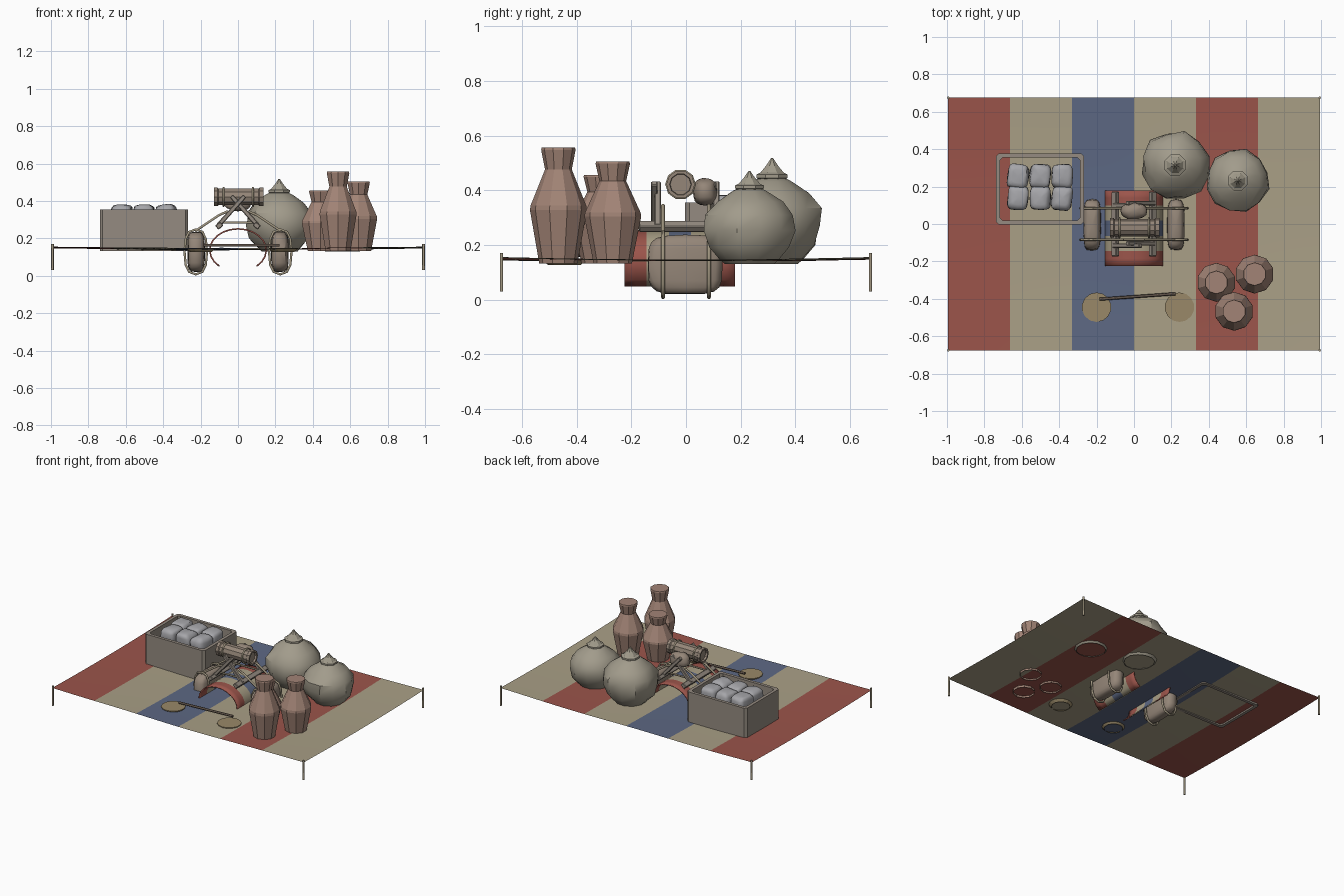
import bpy, bmesh, math, random
from math import sin, cos, pi, tau
from mathutils import Vector, noise

random.seed(4)
if "Cube" in bpy.data.objects:
    bpy.data.objects.remove(bpy.data.objects["Cube"], do_unlink=True)


def material(name, *rgb):
    m = bpy.data.materials.new(name)
    m.use_nodes = True
    m.diffuse_color = (*rgb, 1)
    m.node_tree.nodes["Principled BSDF"].inputs["Base Color"].default_value = (*rgb, 1)
    return m


RED = material("red_cloth", 0.33, 0.09, 0.07)
BEIGE = material("beige_cloth", 0.40, 0.35, 0.24)
BLUE = material("blue_cloth", 0.11, 0.14, 0.23)
CLAY = material("clay", 0.36, 0.23, 0.18)
STONE = material("pale_pottery", 0.36, 0.33, 0.26)
WOOD = material("wood", 0.30, 0.26, 0.22)
HIDE = material("hide", 0.30, 0.24, 0.19)
ROPE = material("rope", 0.36, 0.31, 0.22)
SACK = material("sack", 0.38, 0.38, 0.40)
PAN = material("scale_pan", 0.32, 0.25, 0.14)
DARK = material("dark_wood", 0.12, 0.09, 0.07)


def finish(name, bm, mats, loc=(0, 0, 0), smooth=None):
    bmesh.ops.recalc_face_normals(bm, faces=bm.faces[:])
    mesh = bpy.data.meshes.new(name)
    bm.to_mesh(mesh)
    bm.free()
    ob = bpy.data.objects.new(name, mesh)
    bpy.context.collection.objects.link(ob)
    ob.location = loc
    for m in mats:
        mesh.materials.append(m)
    if smooth:
        select(ob)
        bpy.ops.object.shade_smooth_by_angle(angle=math.radians(smooth))
    return ob


def select(ob):
    bpy.ops.object.select_all(action='DESELECT')
    ob.select_set(True)
    bpy.context.view_layer.objects.active = ob


def sheet(name, nu, nv, place, stripe, mats):
    """Grid surface whose columns take stripe colours."""
    bm = bmesh.new()
    g = [[bm.verts.new(place(u / nu, v / nv)) for v in range(nv + 1)] for u in range(nu + 1)]
    for u in range(nu):
        for v in range(nv):
            f = bm.faces.new((g[u][v], g[u + 1][v], g[u + 1][v + 1], g[u][v + 1]))
            f.material_index = stripe(u)
    return finish(name, bm, mats, smooth=40)


def lathe(name, profile, sides, loc, mat, lumps=0, smooth=None, axis='Z'):
    """Turned shape from (radius, height) points, open at the bottom."""
    bm = bmesh.new()
    rings = []
    for r, z in profile:
        ring = []
        for i in range(sides):
            a = tau * (i + 0.5) / sides
            p = Vector((r * cos(a), r * sin(a), z))
            k = 1 + lumps * noise.noise(p * 9 + Vector(loc) * 5)
            ring.append(bm.verts.new((p.x * k, p.y * k, z)))
        rings.append(ring)
    for a, b in zip(rings, rings[1:]):
        for i in range(sides):
            j = (i + 1) % sides
            bm.faces.new((a[i], a[j], b[j], b[i]))
    bm.faces.new(rings[-1])
    if axis == 'X':
        bm.faces.new(rings[0])
    ob = finish(name, bm, [mat], loc, smooth)
    if axis == 'X':
        ob.rotation_euler = (0, pi / 2, 0)
    return ob


def lump(name, loc, size, power, mat, wobble=0):
    """Rounded block: a sphere pushed towards a box."""
    bm = bmesh.new()
    bmesh.ops.create_uvsphere(bm, u_segments=16, v_segments=10, radius=1)
    for v in bm.verts:
        k = 1 + wobble * noise.noise(v.co * 1.5 + Vector(loc) * 20)
        v.co = [k * s / 2 * math.copysign(abs(c) ** power, c) for c, s in zip(v.co, size)]
    return finish(name, bm, [mat], loc, smooth=50)


def rod(name, points, radius, mat, cyclic=False):
    curve = bpy.data.curves.new(name, 'CURVE')
    curve.dimensions = '3D'
    curve.bevel_depth = radius
    curve.bevel_resolution = 1
    curve.use_fill_caps = True
    s = curve.splines.new('POLY')
    s.points.add(len(points) - 1)
    for p, co in zip(s.points, points):
        p.co = (*co, 1)
    s.use_cyclic_u = cyclic
    ob = bpy.data.objects.new(name, curve)
    bpy.context.collection.objects.link(ob)
    curve.materials.append(mat)
    select(ob)
    bpy.ops.object.convert(target='MESH')
    return ob


def block(name, loc, size, mat, tilt=0, bevel=0.004):
    bm = bmesh.new()
    bmesh.ops.create_cube(bm, size=1)
    bmesh.ops.scale(bm, vec=size, verts=bm.verts[:])
    bmesh.ops.bevel(bm, geom=bm.edges[:], offset=bevel, segments=1, affect='EDGES')
    ob = finish(name, bm, [mat], loc)
    ob.rotation_euler.y = tilt
    return ob


# Striped ground cloth with a slight sag, held by corner pegs
def cloth_point(u, v):
    x, w = 2 * u - 1, 2 * v - 1
    z = 0.138 + 0.009 * (x * x + w * w) + 0.003 * sin(5 * x + 2 * w) * (1 - x * x)
    return x * 0.995, w * 0.677, z


STRIPES = [0, 1, 2, 1, 0, 1]
sheet("ground_cloth", 24, 16, cloth_point, lambda u: STRIPES[u // 4], [RED, BEIGE, BLUE])
for sx in (-1, 1):
    for sy in (-1, 1):
        x, y = sx * 0.992, sy * 0.675
        rod("corner_peg", [(x, y, 0.03), (x, y, 0.17)], 0.007, ROPE)

# Open crate: four walls without a floor
bm = bmesh.new()
loops = []
for inset, z in ((0, 0.133), (0, 0.355), (0.022, 0.355), (0.022, 0.133)):
    hx, hy, c = 0.236 - inset, 0.19 - inset, 0.015
    corners = [(hx, hy - c), (hx - c, hy), (c - hx, hy), (-hx, hy - c),
               (-hx, c - hy), (c - hx, -hy), (hx - c, -hy), (hx, c - hy)]
    loops.append([bm.verts.new((x, y, z)) for x, y in corners])
for k in range(4):
    a, b = loops[k], loops[(k + 1) % 4]
    for i in range(8):
        bm.faces.new((a[i], a[i - 1], b[i - 1], b[i]))
finish("crate", bm, [WOOD], (-0.503, 0.187, 0))

# Sacks in the crate
for i in range(3):
    for j in range(2):
        sack = lump("sack", (-0.62 + 0.118 * i, 0.14 + 0.115 * j, 0.325),
                    (0.115, 0.135, 0.11), 0.55, SACK, 0.12)
        sack.rotation_euler.z = random.uniform(-0.15, 0.15)

# Round lidded pots
POT = [(0.10, 0.13), (0.125, 0.155), (0.163, 0.20), (0.182, 0.27), (0.176, 0.335),
       (0.135, 0.39), (0.075, 0.432), (0.05, 0.445)]
LID = [(0.05, 0), (0.062, 0.006), (0.062, 0.018), (0.046, 0.025), (0.024, 0.05), (0.004, 0.078)]
for x, y, r, h in ((0.22, 0.315, 1, 1), (0.555, 0.232, 0.92, 0.88)):
    body = [(a * r, 0.13 + (z - 0.13) * h) for a, z in POT]
    lathe("round_pot", body, 12, (x, y, 0), STONE, lumps=0.12, smooth=35)
    lathe("pot_lid", [(a * r, z * h) for a, z in LID], 8, (x, y, body[-1][1] - 0.005), STONE)

# Tall faceted jars
for x, y, top in ((0.535, -0.467, 0.557), (0.645, -0.268, 0.505), (0.44, -0.312, 0.456)):
    h = top - 0.132
    lathe("tall_jar", [(0.07, 0), (0.104, h * 0.46), (0.102, h * 0.5), (0.049, h * 0.81),
                       (0.063, h * 0.98), (0.061, h)], 10, (x, y, 0.132), CLAY)

# Balance scale lying on the cloth
for x in (-0.2, 0.243):
    lathe("scale_pan", [(0.06, -0.015), (0.079, 0.003), (0.079, 0.008)], 14, (x, -0.445, 0.142), PAN)
rod("scale_beam", [(-0.185, -0.402, 0.163), (0.222, -0.373, 0.163)], 0.008, DARK)


# Saddle blanket arched like a horseshoe
def blanket_point(u, v):
    a = pi * (1.27 - 1.54 * v)
    return 0.155 * cos(a), -0.225 + 0.405 * u, 0.137 + 0.118 * sin(a)


arch = sheet("saddle_blanket", 10, 18, blanket_point, lambda u: STRIPES[:5][u // 2],
             [RED, BEIGE, BLUE])
solid = arch.modifiers.new("thickness", 'SOLIDIFY')
solid.thickness = 0.008

# Pack saddle: crossed bars on two side rails
for sx in (-1, 1):
    block("saddle_rail", (sx * 0.1, 0, 0.268), (0.035, 0.345, 0.028), WOOD, sx * 0.7)
    for y in (-0.11, 0.105):
        block("crossed_bar", (sx * 0.036, y + sx * 0.006, 0.347), (0.024, 0.024, 0.215),
              WOOD, -sx * 0.73)

# Saddlebags with rope loops and ties
for sx in (-1, 1):
    lump("saddlebag", (sx * 0.224, -0.004, 0.128), (0.094, 0.275, 0.216), 0.52, HIDE, 0.04)
    for y in (-0.084, 0.084):
        loop = []
        for i in range(12):
            a = tau * i / 12
            loop.append((sx * 0.226 + 0.06 * math.copysign(abs(cos(a)) ** 0.75, cos(a)), y,
                         0.128 + 0.12 * math.copysign(abs(sin(a)) ** 0.8, sin(a))))
        rod("bag_loop", loop, 0.007, ROPE, cyclic=True)
        rod("bag_tie", [(sx * 0.23, y, 0.238), (sx * 0.19, y, 0.265), (sx * 0.1, y, 0.325),
                        (sx * 0.055, y, 0.345)], 0.007, ROPE)
for y in (-0.084, 0.084):
    rod("cross_tie", [(-0.1, y, 0.285), (0.1, y, 0.285)], 0.006, ROPE)

# Bedroll on the crossed bars, with straps, and a small bundle behind it
lathe("bedroll", [(0.038, -0.118), (0.04, -0.132), (0.052, -0.132), (0.052, -0.112), (0.046, -0.107),
                  (0.046, 0.107), (0.052, 0.112), (0.052, 0.132), (0.04, 0.132), (0.038, 0.118)],
      10, (0.003, -0.02, 0.422), HIDE, axis='X')
for x in (-0.077, 0.08):
    rod("bedroll_strap", [(x, -0.02 + 0.051 * cos(tau * i / 10), 0.422 + 0.051 * sin(tau * i / 10))
                          for i in range(10)], 0.006, ROPE, cyclic=True)
lump("small_bundle", (0, 0.07, 0.395), (0.14, 0.09, 0.10), 0.8, HIDE, 0.15)
